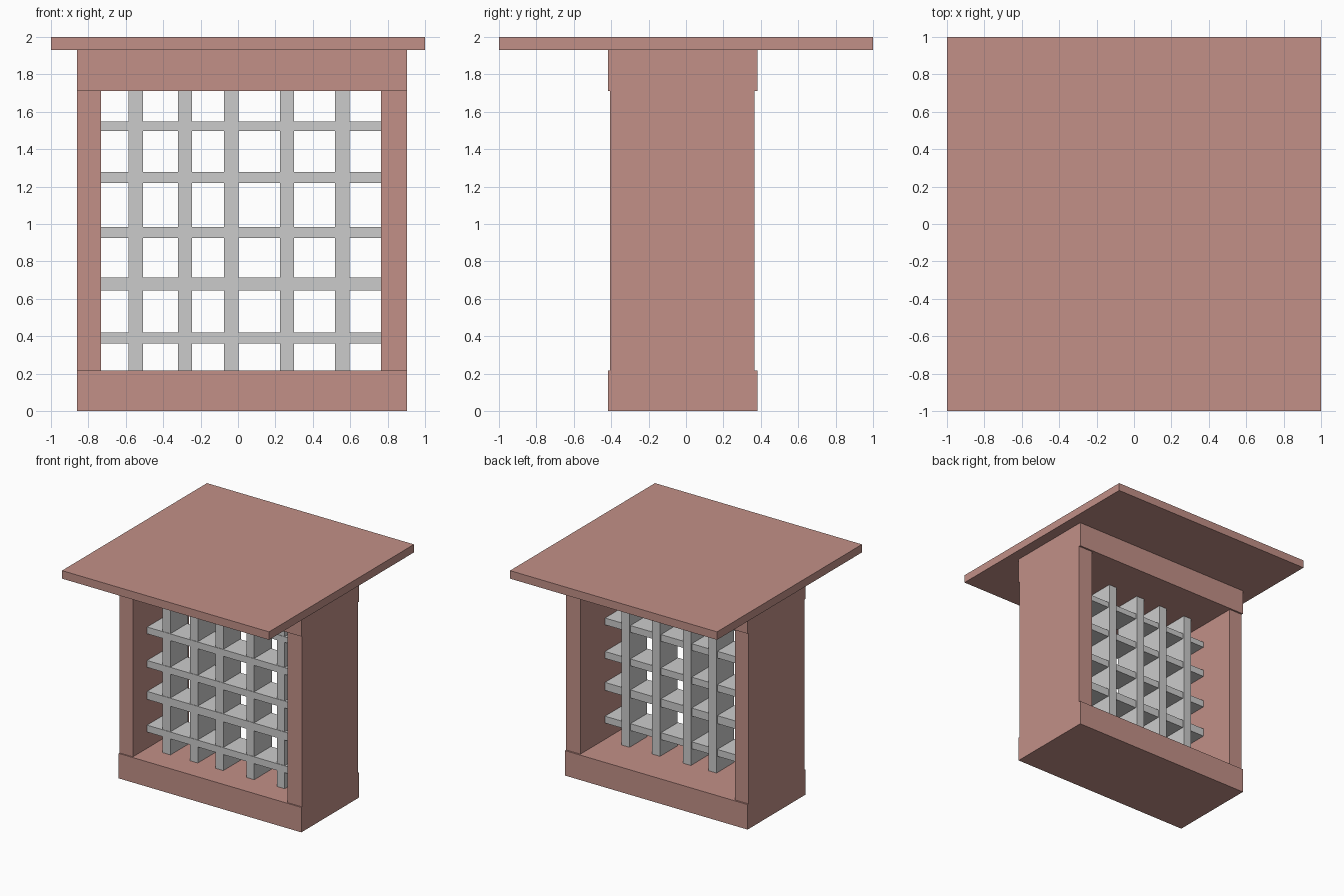
import bpy
import bmesh
from mathutils import Vector

if "Cube" in bpy.data.objects:
    bpy.data.objects.remove(bpy.data.objects["Cube"])

wood = bpy.data.materials.new("painted_wood")
wood.diffuse_color = (0.54, 0.28, 0.245, 1.0)
wood.use_nodes = True
wood.node_tree.nodes["Principled BSDF"].inputs["Base Color"].default_value = wood.diffuse_color


def box(name, x, y, z, mat=None):
    """Box from (min, max) ranges on each axis."""
    bm = bmesh.new()
    bmesh.ops.create_cube(bm, size=1.0)
    ranges = (x, y, z)
    for v in bm.verts:
        v.co = Vector([r[0] if c < 0 else r[1] for c, r in zip(v.co, ranges)])
    mesh = bpy.data.meshes.new(name)
    bm.to_mesh(mesh)
    bm.free()
    obj = bpy.data.objects.new(name, mesh)
    bpy.context.collection.objects.link(obj)
    if mat:
        mesh.materials.append(mat)
    return obj


X0, X1 = -0.862, 0.903       # outer frame
IN0, IN1 = -0.732, 0.764     # opening
Z0, Z1 = 0.218, 1.71
BEAM_Y = (-0.416, 0.381)
SIDE_Y = (-0.405, 0.366)

# Flat roof, sill and lintel
box("roof_slab", (-1, 1), (-1, 1), (1.93, 2.0), wood)
box("base_sill", (X0, X1), BEAM_Y, (0, Z0), wood)
box("top_lintel", (X0, X1), BEAM_Y, (Z1, 1.93), wood)

# Side walls
box("left_wall", (X0, IN0), SIDE_Y, (Z0, Z1), wood)
box("right_wall", (IN1, X1), SIDE_Y, (Z0, Z1), wood)

# Lattice uprights
for i, cx in enumerate((-0.547, -0.283, -0.036, 0.262, 0.557)):
    box(f"lattice_upright_{i + 1}", (cx - 0.038, cx + 0.038), (-0.205, 0.038), (Z0, Z1))

# Lattice crossbars
for i, (lo, hi) in enumerate(((0.36, 0.42), (0.645, 0.715), (0.925, 0.985),
                              (1.218, 1.277), (1.498, 1.547))):
    box(f"lattice_crossbar_{i + 1}", (IN0, IN1), (-0.209, 0.026), (lo, hi))
